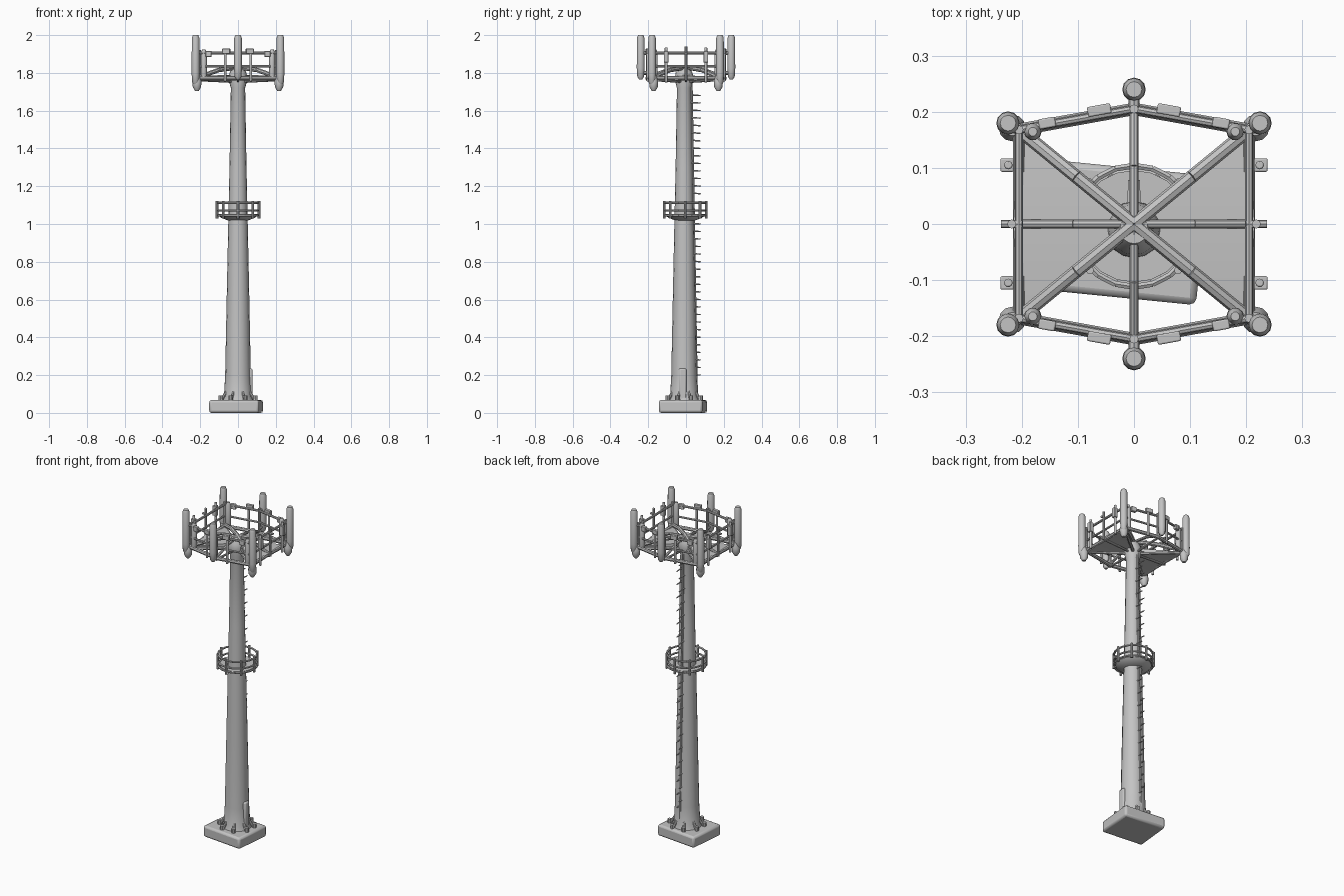
import bpy, bmesh, math
from mathutils import Vector, Matrix

if "Cube" in bpy.data.objects:
    bpy.data.objects.remove(bpy.data.objects["Cube"], do_unlink=True)

GREY = (0.55, 0.55, 0.55, 1)
steel = bpy.data.materials.new("grey steel")
steel.use_nodes = True
steel.diffuse_color = GREY
steel.node_tree.nodes["Principled BSDF"].inputs["Base Color"].default_value = GREY


def rod(bm, a, b, r1, r2=None, seg=8):
    """Tapered closed cylinder from a to b."""
    a, b = Vector(a), Vector(b)
    rot = (b - a).to_track_quat('Z', 'Y').to_matrix().to_4x4()
    bmesh.ops.create_cone(bm, cap_ends=True, segments=seg, radius1=r1,
                          radius2=r1 if r2 is None else r2, depth=(b - a).length,
                          matrix=Matrix.Translation((a + b) / 2) @ rot)


def box(bm, centre, size, turn=0.0):
    m = Matrix.Translation(centre) @ Matrix.Rotation(turn, 4, 'Z') @ Matrix.Diagonal((*size, 1))
    bmesh.ops.create_cube(bm, size=1, matrix=m)


def lathe(bm, profile, x=0, y=0, seg=16):
    """Closed turned solid from (radius, height) pairs."""
    rings = [[bm.verts.new((x + r * math.cos(math.tau * i / seg),
                            y + r * math.sin(math.tau * i / seg), z))
              for i in range(seg)] for r, z in profile]
    for lo, hi in zip(rings, rings[1:]):
        for i in range(seg):
            j = (i + 1) % seg
            bm.faces.new((lo[i], lo[j], hi[j], hi[i]))
    bm.faces.new(rings[0][::-1])
    bm.faces.new(rings[-1])


def ring(bm, radius, z, r, cy=0, seg=20):
    pts = [(radius * math.cos(math.tau * i / seg), cy + radius * math.sin(math.tau * i / seg), z)
           for i in range(seg + 1)]
    for a, b in zip(pts, pts[1:]):
        rod(bm, a, b, r, seg=6)


def finish(bm, name, bevel=0):
    me = bpy.data.meshes.new(name)
    bmesh.ops.recalc_face_normals(bm, faces=bm.faces)
    bm.to_mesh(me)
    bm.free()
    me.materials.append(steel)
    ob = bpy.data.objects.new(name, me)
    bpy.context.collection.objects.link(ob)
    if bevel:
        mod = ob.modifiers.new("bevel", 'BEVEL')
        mod.width, mod.segments = bevel, 2
    bpy.ops.object.select_all(action='DESELECT')
    ob.select_set(True)
    bpy.context.view_layer.objects.active = ob
    bpy.ops.object.shade_smooth_by_angle(angle=math.radians(40))
    return ob


CY = -0.01  # pole axis

# Foundation slab
bm = bmesh.new()
box(bm, (-0.01, -0.016, 0.034), (0.265, 0.232, 0.068), -0.1)
finish(bm, "foundation_slab", 0.012)

# Tapered pole with flared foot
bm = bmesh.new()
lathe(bm, [(0.085, 0.06), (0.074, 0.09), (0.068, 0.2), (0.06, 0.6), (0.051, 1.03),
           (0.045, 1.3), (0.038, 1.72), (0.05, 1.765), (0.045, 1.8), (0.025, 1.835)], 0, CY)
finish(bm, "pole")

# Foot gussets and anchor bolts
bm = bmesh.new()
for i in range(8):
    a = math.tau * (i + 0.5) / 8
    c, s = math.cos(a), math.sin(a)
    rod(bm, (0.1 * c, CY + 0.095 * s, 0.06), (0.062 * c, CY + 0.062 * s, 0.12), 0.008)
    rod(bm, (0.1 * c, CY + 0.095 * s, 0.06), (0.1 * c, CY + 0.095 * s, 0.092), 0.011)
finish(bm, "foot_gussets")

# Cable box beside the foot
bm = bmesh.new()
box(bm, (0.064, -0.018, 0.15), (0.026, 0.04, 0.17))
finish(bm, "cable_box", 0.008)

# Climbing pegs and cable run up the back
bm = bmesh.new()
for i in range(38):
    z = 0.2 + i * 0.04
    if not 1.0 < z < 1.13:
        x = 0.008 * (-1) ** i
        rod(bm, (x, 0.02, z + 0.004), (x, 0.078, z), 0.005, 0.003, 6)
rod(bm, (0, 0.056, 0.1), (0, 0.028, 1.75), 0.007)
finish(bm, "climbing_pegs")

# Middle platform: dish, rails and posts
bm = bmesh.new()
lathe(bm, [(0.05, 1.018), (0.088, 1.032), (0.1, 1.042), (0.1, 1.05), (0.05, 1.05)], 0, -0.004, 20)
finish(bm, "middle_deck")
bm = bmesh.new()
for z in (1.046, 1.072, 1.112):
    ring(bm, 0.108, z, 0.006, -0.004)
for i in range(8):
    a = math.tau * i / 8
    p = Vector((0.111 * math.cos(a), -0.004 + 0.111 * math.sin(a), 0))
    rod(bm, p + Vector((0, 0, 1.03)), p + Vector((0, 0, 1.122)), 0.007)
finish(bm, "middle_railing")

# Top deck: two triangular wings, open at front and back
bm = bmesh.new()
for s in (-1, 1):
    plan = [(0, 0, 1.79), (s * 0.205, -0.165, 1.772), (s * 0.215, 0, 1.785), (s * 0.205, 0.165, 1.772)]
    top = [bm.verts.new(p) for p in plan]
    low = [bm.verts.new((x, y, z - 0.018)) for x, y, z in plan]
    for a, b, c in ((0, 1, 2), (0, 2, 3)):
        bm.faces.new((top[a], top[b], top[c]))
        bm.faces.new((low[c], low[b], low[a]))
    for i in range(4):
        j = (i + 1) % 4
        bm.faces.new((top[i], low[i], low[j], top[j]))
finish(bm, "top_deck")

# Spokes arching out from the pole head
CORNERS = [(0.205, 0.168), (0, 0.205), (-0.205, 0.168), (-0.205, -0.168), (0, -0.205), (0.205, -0.168)]
bm = bmesh.new()
for x, y in CORNERS + [(0.215, 0), (-0.215, 0)]:
    thick = 0.012 if x and y else 0.008
    rod(bm, (0, 0, 1.83), (x * 0.5, y * 0.5, 1.815), thick)
    rod(bm, (x * 0.5, y * 0.5, 1.815), (x, y, 1.778), thick)
    rod(bm, (0, 0, 1.755), (x, y, 1.765), thick * 0.8)
finish(bm, "top_spokes")

# Rails around the top deck, with posts
bm = bmesh.new()
for i, a in enumerate(CORNERS):
    b = CORNERS[(i + 1) % 6]
    for z, r in ((1.772, 0.011), (1.835, 0.006), (1.905, 0.007)):
        rod(bm, (*a, z), (*b, z), r)
    rod(bm, (*a, 1.76), (*a, 1.92), 0.008)
for s in (-1, 1):
    rod(bm, (s * 0.218, 0, 1.765), (s * 0.218, 0, 1.94), 0.008)
    rod(bm, (s * 0.2, 0, 1.905), (s * 0.237, 0, 1.905), 0.007)
finish(bm, "top_railing")

# Panel antennas on brackets
bm = bmesh.new()
for x, y in CORNERS:
    px, py, low = (x * 1.095, y * 1.07, 1.735) if x else (0, y * 1.17, 1.765)
    lathe(bm, [(0.008, low), (0.018, low + 0.015), (0.021, low + 0.06), (0.02, 1.985), (0.014, 2.0)],
          px, py, 12)
    for z in (1.8, 1.905):
        rod(bm, (x, y, z), (px, py, z), 0.01)
finish(bm, "panel_antennas")

# Rounded units hanging below the corners, and inner corner posts
bm = bmesh.new()
for x, y in CORNERS:
    if x:
        lathe(bm, [(0.01, 1.705), (0.022, 1.725), (0.024, 1.755), (0.014, 1.785)],
              x * 1.06, y * 1.02, 12)
        lathe(bm, [(0.012, 1.765), (0.016, 1.78), (0.015, 1.91), (0.008, 1.925)], x * 0.88, y * 0.98, 10)
finish(bm, "corner_units")

# Small equipment boxes and their masts on every side
bm = bmesh.new()
for sx in (-1, 1):
    for sy in (-1, 1):
        turn = -sx * sy * 0.18
        rod(bm, (sx * 0.068, sy * 0.202, 1.755), (sx * 0.068, sy * 0.202, 1.92), 0.007)
        box(bm, (sx * 0.062, sy * 0.203, 1.915), (0.042, 0.018, 0.026), turn)
        rod(bm, (sx * 0.224, sy * 0.105, 1.75), (sx * 0.224, sy * 0.105, 1.935), 0.008)
        box(bm, (sx * 0.226, sy * 0.105, 1.885), (0.024, 0.024, 0.06))
        box(bm, (sx * 0.155, sy * 0.18, 1.9), (0.03, 0.018, 0.03), turn)
finish(bm, "equipment_boxes", 0.003)
